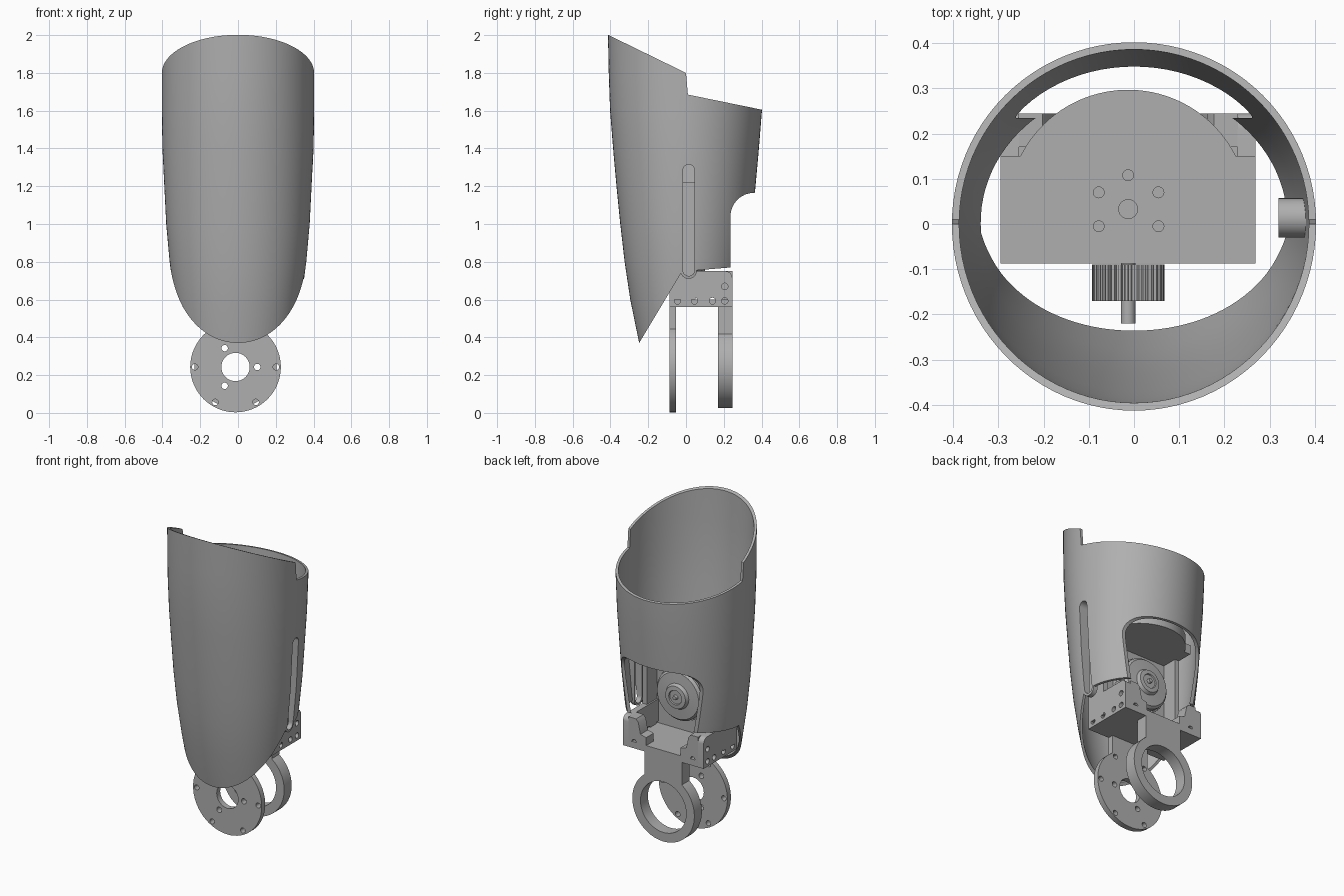
import bpy, bmesh, math
from math import sin, cos, pi

if "Cube" in bpy.data.objects:
    bpy.data.objects.remove(bpy.data.objects["Cube"])

grey = bpy.data.materials.new("plain grey")
GREY = (0.43, 0.43, 0.43, 1)
grey.use_nodes = True
grey.diffuse_color = GREY
grey.node_tree.nodes["Principled BSDF"].inputs["Base Color"].default_value = GREY
CX = -0.013   # sideways centre of the mechanism
parts = []


def finish(name, bm):
    bmesh.ops.recalc_face_normals(bm, faces=bm.faces)
    me = bpy.data.meshes.new(name)
    bm.to_mesh(me)
    bm.free()
    me.materials.append(grey)
    ob = bpy.data.objects.new(name, me)
    bpy.context.scene.collection.objects.link(ob)
    parts.append(ob)
    return ob


def place(axis, u, v, h):
    return {"x": (h, u, v), "y": (u, h, v), "z": (u, v, h)}[axis]


def prism(name, loops, axis, a, b):
    """Extrude closed outlines along an axis from a to b."""
    bm = bmesh.new()
    for pts in loops:
        low = [bm.verts.new(place(axis, u, v, a)) for u, v in pts]
        top = [bm.verts.new(place(axis, u, v, b)) for u, v in pts]
        bm.faces.new(low)
        bm.faces.new(top)
        for i in range(len(pts)):
            j = (i + 1) % len(pts)
            bm.faces.new((low[i], low[j], top[j], top[i]))
    return finish(name, bm)


def loft(name, rings, axis, u=0, v=0, n=64):
    """Stack ellipses (radius u, radius v, height) into a closed solid."""
    bm = bmesh.new()
    rows = [[bm.verts.new(place(axis, u + ru * cos(2 * pi * i / n),
                                v + rv * sin(2 * pi * i / n), h))
             for i in range(n)] for ru, rv, h in rings]
    for p, q in zip(rows, rows[1:]):
        for i in range(n):
            j = (i + 1) % n
            bm.faces.new((p[i], p[j], q[j], q[i]))
    bm.faces.new(rows[0])
    bm.faces.new(rows[-1])
    return finish(name, bm)


def circle(u, v, r, n=24, start=0.0, sweep=2 * pi):
    steps = n if sweep >= 2 * pi else n - 1
    return [(u + r * cos(start + sweep * i / steps),
             v + r * sin(start + sweep * i / steps)) for i in range(n)]


def rect(u0, u1, v0, v1):
    return [(u0, v0), (u1, v0), (u1, v1), (u0, v1)]


def gear(u, v, r, depth, teeth):
    pts = []
    for i in range(teeth):
        for k, rad in ((0, r), (.45, r), (.55, r - depth), (.95, r - depth)):
            a = 2 * pi * (i + k) / teeth
            pts.append((u + rad * cos(a), v + rad * sin(a)))
    return pts


def stadium(u0, u1, v0, v1):
    r, c = (u1 - u0) / 2, (u0 + u1) / 2
    return circle(c, v1 - r, r, 17, 0, pi) + circle(c, v0 + r, r, 17, pi, pi)


def boolean(ob, tool, op="DIFFERENCE"):
    """Apply a boolean and discard the tool."""
    m = ob.modifiers.new("cut", "BOOLEAN")
    m.object, m.operation, m.solver = tool, op, "EXACT"
    dg = bpy.context.evaluated_depsgraph_get()
    me = bpy.data.meshes.new_from_object(ob.evaluated_get(dg))
    ob.modifiers.clear()
    ob.data = me
    parts.remove(tool)
    bpy.data.objects.remove(tool)


def cut(ob, loops, axis, a, b):
    boolean(ob, prism("cutter", loops, axis, a, b))


# Tapered shell: hollow loft trimmed by its side outline
wall = 0.016
sizes = [(.25, .20, .15), (.30, .248, .37), (.335, .295, .6), (.362, .325, .8), (.38, .348, 1.0),
         (.39, .368, 1.2), (.40, .386, 1.4), (.403, .402, 1.6), (.403, .409, 1.8), (.403, .415, 2.1)]
core = loft("core", sizes, "z", n=96)
hollow = loft("hollow", [(a - wall, b - wall, z + (z > 2) * .1 - (z < .2) * .1) for a, b, z in sizes], "z", n=96)
shell = loft("shell", sizes, "z", n=96)
boolean(shell, hollow)
corner = circle(.36, 1.04, .125, 9, pi, -pi / 2)
outline = [(-.5, 2.044), (0, 1.8), (.01, 1.685), (.5, 1.585), (.5, 1.18), (.39, 1.172)]
outline += corner[::-1] + [(.235, .77), (0, .75), (-.02, .75), (-.25, .367), (-.5, -.05)]
boolean(shell, prism("trim", [outline], "x", -.6, .6), "INTERSECT")
cut(shell, [stadium(-.03, .057, .71, 1.33)], "x", .2, .6)

# Recessed lining of the side slot
lining = prism("slot_lining", [stadium(-.03, .057, .71, 1.33)], "x", .32, .5)
cut(lining, [stadium(-.016, .045, .725, 1.315)], "x", .2, .6)
boolean(lining, core, "INTERSECT")

# Lower bracket: floor, side flanges and rear corner blocks
X0, X1 = CX - .282, CX + .282
Y0, Y1 = -.087, .245
prism("bracket_floor", [rect(X0 + .03, X1 - .03, Y0, Y1)], "z", .56, .60)
flange = [(Y0, .56), (Y1, .56)] + circle(Y1 - .035, .715, .035, 7, 0, pi / 2)
flange += circle(Y0 + .035, .715, .035, 7, pi / 2, pi / 2)
bolts = [circle(y, z, .017) for y, z in
         ((-.045, .593), (.045, .593), (.14, .593), (.205, .593), (.205, .67))]
for side, x in (("right", X0), ("left", X1 - .04)):
    ob = prism(side + "_bracket_flange", [flange], "x", x, x + .04)
    cut(ob, bolts, "x", x - .1, x + .1)
for side, s in (("right", -1), ("left", 1)):
    block = [(CX + s * .243, .56), (CX + s * .12, .56), (CX + s * .12, .65),
             (CX + s * .16, .66), (CX + s * .175, .73), (CX + s * .19, .75), (CX + s * .243, .75)]
    ob = prism(side + "_corner_block", [block], "y", .17, Y1)
    cut(ob, [circle(CX + s * .205, .60, .016)], "y", .15, .3)

# Front mounting disc with neck
CZ = .243
disc = prism("front_disc", [circle(CX, CZ, .24, 64)], "y", Y0, -.052)
holes = [circle(CX, CZ, .075, 40)]
holes += [circle(CX + .115 * cos(a), CZ + .115 * sin(a), .017) for a in (0, 2 * pi / 3, -2 * pi / 3)]
holes += [circle(CX + .215 * cos(i * pi / 3), CZ + .215 * sin(i * pi / 3), .016) for i in range(6)]
cut(disc, holes, "y", -.2, .1)
prism("front_neck", [rect(CX - .13, CX + .13, CZ + .2, .57)], "y", Y0, -.052)

# Rear bearing ring with neck
ring = prism("rear_ring", [circle(CX, CZ, .217, 64)], "y", .17, Y1)
cut(ring, [circle(CX, CZ, .16, 48)], "y", .1, .3)
prism("rear_neck", [rect(CX - .13, CX + .13, CZ + .175, .60)], "y", .17, Y1)

# Motor cradle: top plate with rounded back, front wall and side posts
plate_edge = [(X0, .15), (X0, Y0), (X1, Y0), (X1, .15)]
plate_edge += circle(CX, .03, .267, 40, .466, pi - .932)
plate = prism("top_plate", [plate_edge], "z", 1.16, 1.22)
screws = [circle(CX + dx, y, .012) for dx in (-.065, .067) for y in (-.005, .07)]
cut(plate, screws + [circle(CX, .108, .012), circle(CX, .033, .021)], "z", 1.19, 1.3)
prism("front_wall", [rect(X0 + .03, X1 - .03, .58, 1.17)], "y", Y0, -.05)
for side, x in (("right", X0), ("left", X1 - .03)):
    prism(side + "_post", [rect(Y0, .05, .6, 1.17)], "x", x, x + .03)

# Motor, toothed rear wheel, front pinion and shaft
MZ = .89


def turned(name, pts, n=48):
    return loft(name, [(r, r, y) for r, y in pts], "y", CX, MZ, n)


turned("motor_body", [(.13, -.06), (.13, .02)])
prism("wheel_teeth", [gear(CX, MZ, .168, .014, 24)], "y", .01, .055)
turned("wheel_cover", [(.15, .05), (.158, .06), (.158, .085), (.145, .10), (.08, .105),
                       (.07, .125), (.045, .127), (.042, .12), (.015, .12), (.012, .135)])
prism("front_pinion", [gear(CX, MZ, .08, .01, 32)], "y", -.17, -.09)
turned("shaft", [(.016, -.22), (.016, -.05)], 20)

# Smooth the round surfaces, keep edges crisp
bpy.ops.object.select_all(action="DESELECT")
for ob in parts:
    ob.select_set(True)
bpy.context.view_layer.objects.active = shell
bpy.ops.object.shade_smooth_by_angle(angle=math.radians(30))
